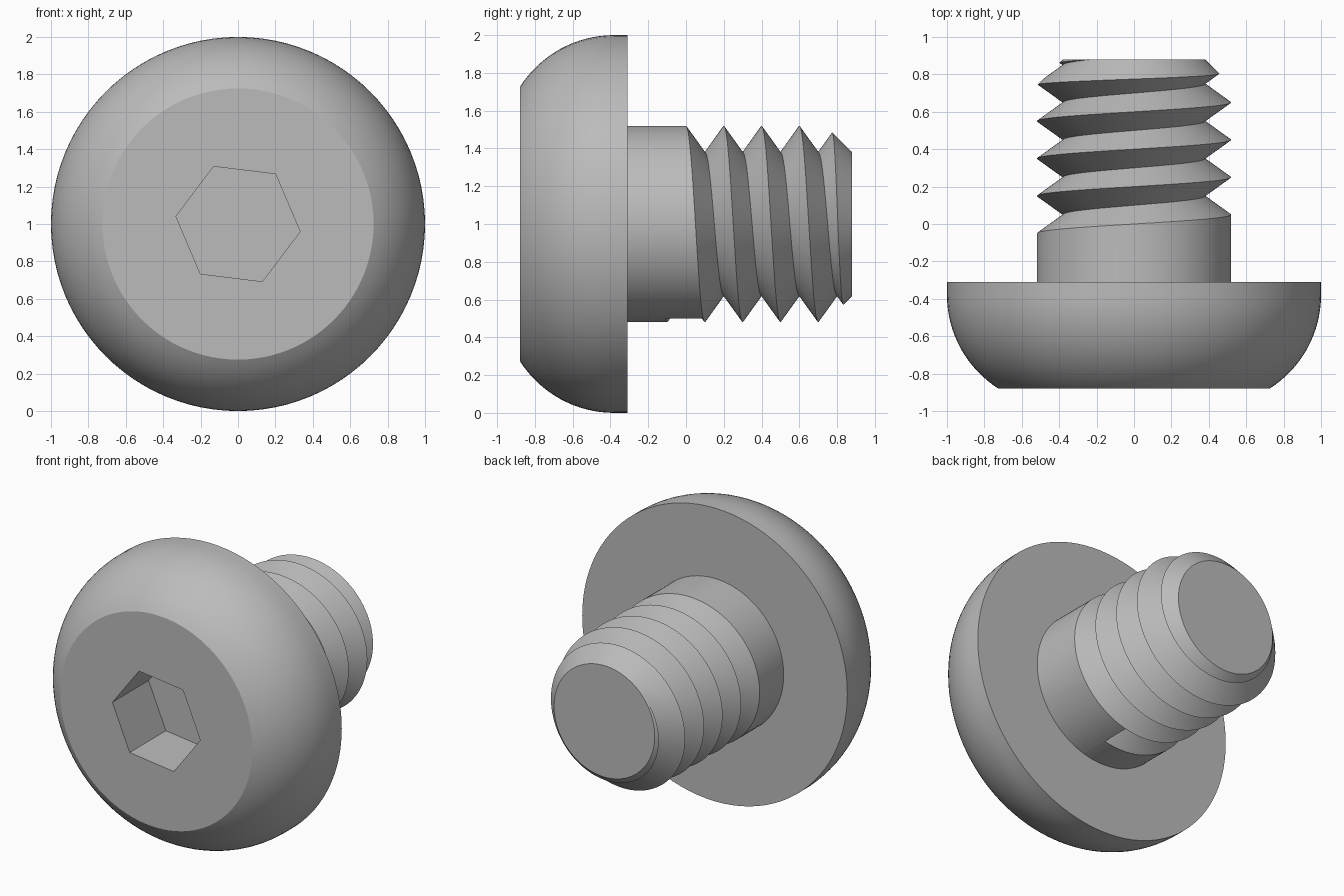
import bpy, bmesh, math

cube = bpy.data.objects.get("Cube")
if cube:
    bpy.data.objects.remove(cube, do_unlink=True)

SEG = 96
TURN = 2 * math.pi

# One grey metal for the whole fastener
metal = bpy.data.materials.new("grey_metal")
metal.use_nodes = True
grey = (0.5, 0.5, 0.5, 1)
metal.diffuse_color = grey
metal.node_tree.nodes["Principled BSDF"].inputs["Base Color"].default_value = grey


def polar(r, a, y):
    """Point around the y axis at z = 1; angle runs from +z toward +x."""
    return (r * math.sin(a), y, 1 + r * math.cos(a))


def finish(bm, name):
    bmesh.ops.recalc_face_normals(bm, faces=bm.faces[:])
    mesh = bpy.data.meshes.new(name)
    bm.to_mesh(mesh)
    bm.free()
    mesh.materials.append(metal)
    obj = bpy.data.objects.new(name, mesh)
    bpy.context.collection.objects.link(obj)
    return obj


def skin(bm, cols):
    """Quads between neighbouring lengthwise columns."""
    for a, b in zip(cols, cols[1:]):
        for i in range(len(a) - 1):
            bm.faces.new((a[i], a[i + 1], b[i + 1], b[i]))


def lathe(name, profile, seg=SEG, start=0.0):
    """Capped solid of revolution from (radius, y) points."""
    bm = bmesh.new()
    cols = [[bm.verts.new(polar(r, start + TURN * j / seg, y)) for r, y in profile]
            for j in range(seg)]
    skin(bm, cols + cols[:1])
    for end in (0, -1):
        bm.faces.new([c[end] for c in cols])
    return finish(bm, name)


def cut(obj, cutter, operation):
    cutter.hide_render = True
    mod = obj.modifiers.new("cut", 'BOOLEAN')
    mod.operation, mod.solver, mod.object = operation, 'EXACT', cutter
    bpy.context.view_layer.objects.active = obj
    bpy.ops.object.modifier_apply(modifier=mod.name)
    bpy.data.objects.remove(cutter, do_unlink=True)


def smooth(obj):
    bpy.ops.object.select_all(action='DESELECT')
    obj.select_set(True)
    bpy.context.view_layer.objects.active = obj
    bpy.ops.object.shade_smooth_by_angle(angle=math.radians(25))


# Domed head: flat front, rounded shoulder, short straight rim
FRONT, BACK, ROUND_END = -0.88, -0.31, -0.38
R = 0.592
sweep = math.asin((ROUND_END - FRONT) / R)
dome = [(1 - R + R * math.cos(t), ROUND_END - R * math.sin(t))
        for t in (sweep * (1 - i / 16) for i in range(17))]
head = lathe("head", dome + [(1, BACK)])

# Hexagonal drive socket
socket = lathe("socket_cutter", [(0.334, FRONT - 0.2), (0.334, FRONT + 0.39)],
               seg=6, start=math.radians(37))
cut(head, socket, 'DIFFERENCE')

# Threaded shank: columns of crest and root points that climb with the angle
CREST, ROOT, PITCH, TURNS = 0.52, 0.38, 0.2, 6
first = -math.pi - 0.28
bm = bmesh.new()
cols = []
for j in range(SEG + 1):
    a = first + TURN * j / SEG
    rise = PITCH * a / TURN
    points = [(CREST, BACK - 0.01)]
    for k in range(TURNS):
        y = rise + PITCH * k
        points += [(CREST, y), (ROOT, y + PITCH / 2)]
    points.append((ROOT, 1.3))
    if j < SEG:
        cols.append([bm.verts.new(polar(r, a, y)) for r, y in points])
    else:
        # The last column meets the first one a full pitch later
        s = cols[0]
        extra = [bm.verts.new(polar(r, a, y)) for r, y in points[-3:-1]]
        cols.append([s[0]] + s[3:-1] + extra + [s[-1]])
skin(bm, cols)
s, e = cols[0], cols[-1]
bm.faces.new(s[:4])            # abrupt wall where the groove starts
bm.faces.new([s[-2]] + e[-3:])
for end in (0, -1):
    bm.faces.new([c[end] for c in cols[:-1]])
shank = finish(bm, "threaded_shank")

# Trim the shank to length with a chamfered tip
tip = lathe("tip_cutter", [(0.7, -0.6), (0.7, 0.56), (0.38, 0.88)])
cut(shank, tip, 'INTERSECT')

for part in (head, shank):
    smooth(part)
